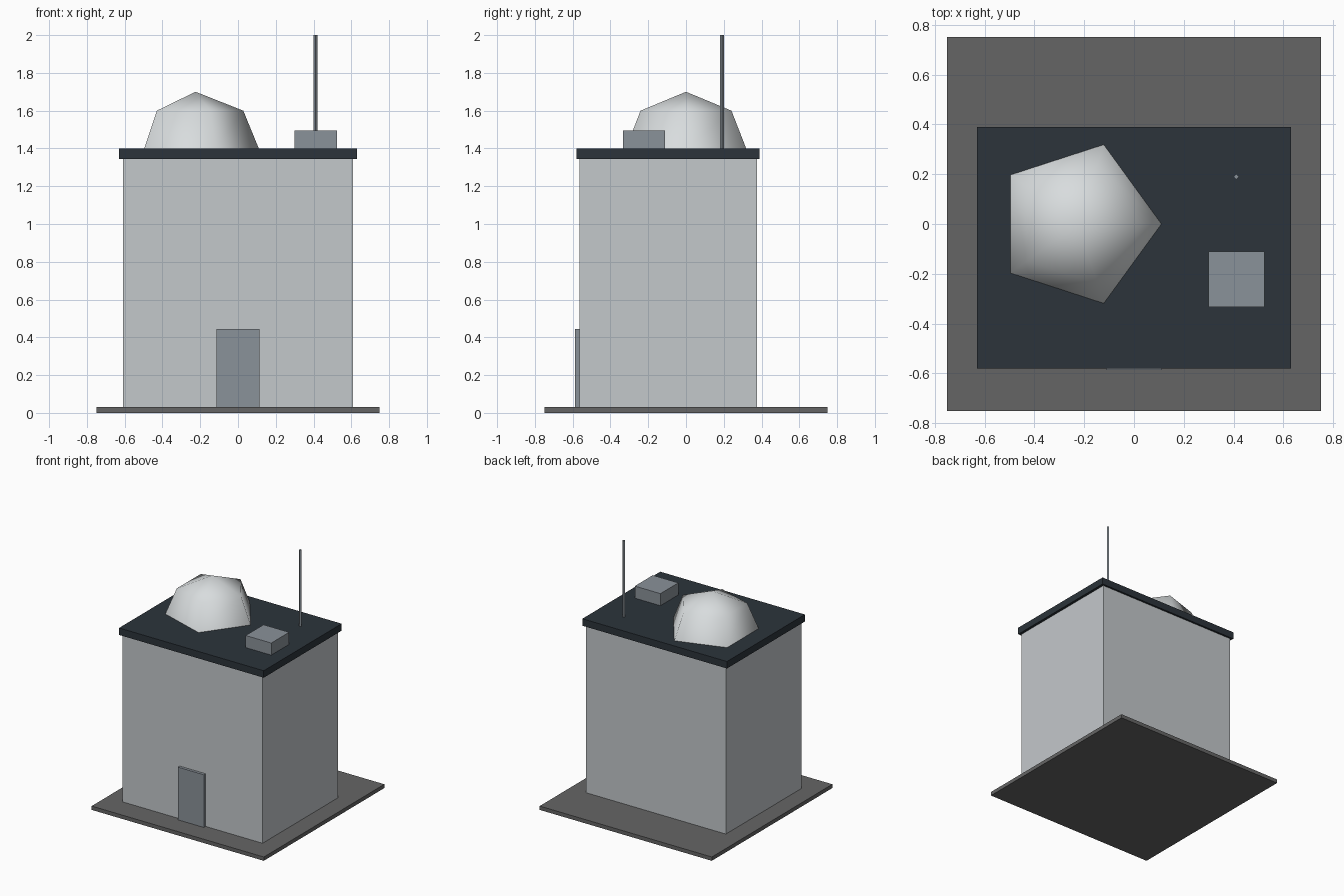
import bpy
import bmesh
from math import cos, sin, tau

cube = bpy.data.objects.get("Cube")
if cube:
    bpy.data.objects.remove(cube, do_unlink=True)


def material(name, r, g, b):
    mat = bpy.data.materials.new(name)
    mat.use_nodes = True
    mat.diffuse_color = (r, g, b, 1)
    mat.node_tree.nodes["Principled BSDF"].inputs["Base Color"].default_value = (r, g, b, 1)
    return mat


paving = material("paving grey", 0.13, 0.13, 0.13)
plaster = material("pale wall grey", 0.55, 0.58, 0.60)
slate = material("dark slate", 0.025, 0.034, 0.043)
steel = material("blue grey metal", 0.255, 0.287, 0.32)
white = material("dome white", 0.69, 0.72, 0.73)


def add_object(name, bm, mat, smooth=False):
    bmesh.ops.recalc_face_normals(bm, faces=bm.faces)
    for face in bm.faces:
        face.smooth = smooth
    mesh = bpy.data.meshes.new(name)
    bm.to_mesh(mesh)
    bm.free()
    mesh.materials.append(mat)
    obj = bpy.data.objects.new(name, mesh)
    bpy.context.collection.objects.link(obj)
    return obj


def box(name, xs, ys, zs, mat):
    """Box given by its lower and upper limit on each axis."""
    bm = bmesh.new()
    bmesh.ops.create_cube(bm, size=1)
    for v in bm.verts:
        v.co = [lo + (c + 0.5) * (hi - lo) for c, (lo, hi) in zip(v.co, (xs, ys, zs))]
    return add_object(name, bm, mat)


def dome(name, centre, sides, rings, top, mat):
    """Open-bottomed dome from (radius, height) rings and a top point."""
    bm = bmesh.new()
    loops = []
    for radius, z in rings:
        angles = [tau * i / sides for i in range(sides)]
        loops.append([bm.verts.new((centre[0] + radius * cos(a),
                                    centre[1] + radius * sin(a), z)) for a in angles])
    tip = bm.verts.new((*centre, top))
    for i in range(sides):
        j = (i + 1) % sides
        for low, high in zip(loops, loops[1:]):
            bm.faces.new((low[i], low[j], high[j], high[i]))
        bm.faces.new((loops[-1][i], loops[-1][j], tip))
    return add_object(name, bm, mat, smooth=True)


# Ground slab, building body and overhanging roof
box("ground_slab", (-0.75, 0.75), (-0.75, 0.75), (0, 0.03), paving)
box("walls", (-0.61, 0.61), (-0.565, 0.375), (0.03, 1.345), plaster)
box("roof", (-0.63, 0.63), (-0.58, 0.39), (1.345, 1.4), slate)

# Door and rooftop unit
box("door", (-0.113, 0.113), (-0.587, -0.56), (0.03, 0.445), steel)
box("roof_unit", (0.3, 0.523), (-0.333, -0.11), (1.4, 1.495), steel)

# Five-sided dome
dome("roof_dome", (-0.225, 0), 5, [(0.335, 1.4), (0.253, 1.6)], 1.7, white)

# Four-sided antenna mast, turned corner-on
bm = bmesh.new()
bmesh.ops.create_cone(bm, cap_ends=True, segments=4, radius1=0.011, radius2=0.011, depth=0.6)
mast = add_object("antenna_mast", bm, steel)
mast.location = (0.41, 0.19, 1.7)
